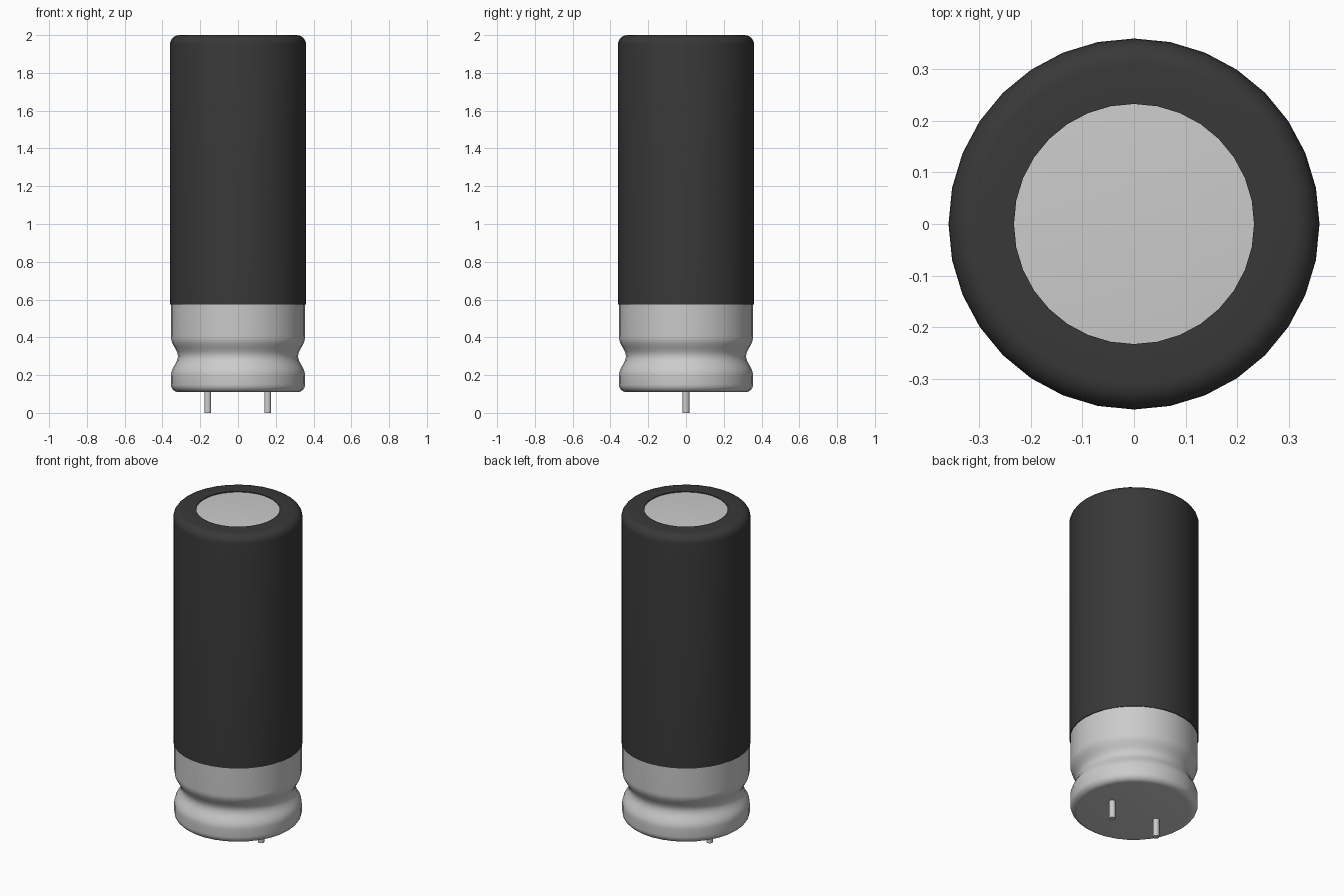
import bpy, bmesh, math

if "Cube" in bpy.data.objects:
    bpy.data.objects.remove(bpy.data.objects["Cube"], do_unlink=True)

SIDES = 32


def material(name, rgb):
    m = bpy.data.materials.new(name)
    m.use_nodes = True
    m.diffuse_color = (*rgb, 1)
    m.node_tree.nodes["Principled BSDF"].inputs["Base Color"].default_value = (*rgb, 1)
    return m


def arc(cr, cz, rad, a0, a1, steps=6):
    """Points (radius, height) along a circular arc, angles in degrees."""
    angles = [math.radians(a0 + (a1 - a0) * i / steps) for i in range(steps + 1)]
    return [(cr + rad * math.cos(a), cz + rad * math.sin(a)) for a in angles]


def lathe(name, profile, mat, sides=SIDES, closed=False, centre=(0, 0)):
    """Revolve a profile about z; an open profile gets flat end caps."""
    bm = bmesh.new()
    rings = []
    for r, z in profile:
        ring = []
        for i in range(sides):
            a = 2 * math.pi * i / sides
            ring.append(bm.verts.new((r * math.cos(a), r * math.sin(a), z)))
        rings.append(ring)
    pairs = list(zip(rings, rings[1:]))
    if closed:
        pairs.append((rings[-1], rings[0]))
    else:
        bm.faces.new(rings[0][::-1])
        bm.faces.new(rings[-1])
    for low, high in pairs:
        for i in range(sides):
            j = (i + 1) % sides
            bm.faces.new((low[i], low[j], high[j], high[i]))
    bmesh.ops.recalc_face_normals(bm, faces=bm.faces)
    mesh = bpy.data.meshes.new(name)
    bm.to_mesh(mesh)
    bm.free()
    mesh.materials.append(mat)
    ob = bpy.data.objects.new(name, mesh)
    ob.location = (*centre, 0)
    bpy.context.collection.objects.link(ob)
    bpy.ops.object.select_all(action="DESELECT")
    ob.select_set(True)
    bpy.context.view_layer.objects.active = ob
    bpy.ops.object.shade_smooth_by_angle(angle=math.radians(40))
    return ob


aluminium = material("aluminium", (0.6, 0.6, 0.6))
black_plastic = material("black plastic", (0.04, 0.04, 0.04))

# Metal can: rounded foot, crimped groove, straight wall and flat top
can_profile = arc(0.315, 0.15, 0.04, -90, 0)
for i in range(17):
    t = i / 16
    dip = 0.5 - 0.5 * math.cos(2 * math.pi * t)
    can_profile.append((0.355 - 0.037 * dip ** 1.2, 0.195 + 0.21 * t))
can_profile += arc(0.305, 1.944, 0.05, 0, 90)
lathe("metal_can", can_profile, aluminium)

# Shrink sleeve: thin shell folded over the top, leaving a round opening
outer = [(0.36, 0.575)] + arc(0.31, 1.95, 0.05, 0, 90) + [(0.233, 2.0)]
inner = [(0.233, 1.995)] + arc(0.306, 1.945, 0.05, 90, 0) + [(0.356, 0.575)]
lathe("sleeve", outer + inner, black_plastic, closed=True)

# Two terminal pins under the foot
for name, x in (("right_pin", -0.16), ("left_pin", 0.157)):
    lathe(name, [(0.018, 0.0), (0.018, 0.13)], aluminium, sides=16, centre=(x, 0))
